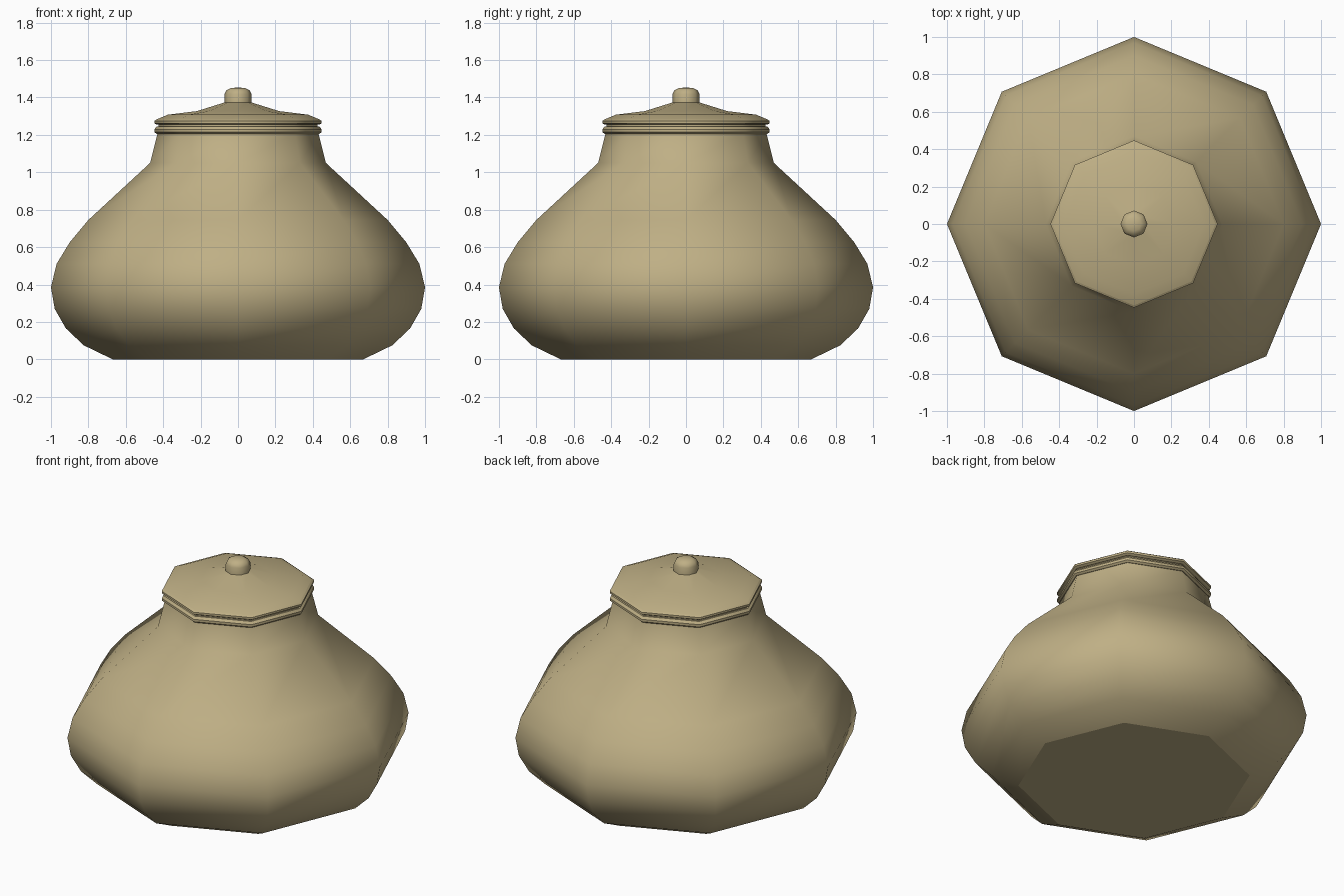
import bpy, bmesh, math

SIDES = 8

cube = bpy.data.objects.get("Cube")
if cube:
    bpy.data.objects.remove(cube, do_unlink=True)

# Single clay colour
clay = bpy.data.materials.new("tan_clay")
clay.use_nodes = True
colour = (0.52, 0.43, 0.235, 1)
clay.diffuse_color = colour
shader = clay.node_tree.nodes["Principled BSDF"]
shader.inputs["Base Color"].default_value = colour
shader.inputs["Roughness"].default_value = 0.8


def lathe(name, profile, creases=()):
    """Turn an (r, z) profile into an eight-sided solid; creases are sharp rings."""
    bm = bmesh.new()
    rings = []
    for r, z in profile:
        count = SIDES if r > 0 else 1
        rings.append([bm.verts.new((r * math.cos(math.tau * i / SIDES),
                                    r * math.sin(math.tau * i / SIDES), z))
                      for i in range(count)])
    for low, high in zip(rings, rings[1:]):
        for i in range(SIDES):
            j = (i + 1) % SIDES
            corners = [low[i % len(low)], low[j % len(low)],
                       high[j % len(high)], high[i % len(high)]]
            bm.faces.new(list(dict.fromkeys(corners)))
    for face in bm.faces:
        face.smooth = True
    for k in creases:
        for i in range(SIDES):
            edge = bm.edges.get((rings[k][i], rings[k][(i + 1) % SIDES]))
            edge.smooth = False
    bmesh.ops.recalc_face_normals(bm, faces=bm.faces)
    mesh = bpy.data.meshes.new(name)
    bm.to_mesh(mesh)
    bm.free()
    mesh.materials.append(clay)
    obj = bpy.data.objects.new(name, mesh)
    bpy.context.collection.objects.link(obj)
    return obj


# Squat belly, shoulder and neck
lathe("pot_body", [(0, 0), (0.67, 0), (0.825, 0.075), (0.92, 0.165),
                   (0.98, 0.27), (1, 0.385), (0.97, 0.51), (0.9, 0.625),
                   (0.8, 0.745), (0.47, 1.05), (0.43, 1.21), (0, 1.21)],
      creases=(1, 10))

# Lip around the mouth
lathe("mouth_rim", [(0, 1.205), (0.435, 1.205), (0.447, 1.215),
                    (0.447, 1.23), (0.435, 1.245), (0, 1.245)],
      creases=(1, 2, 3, 4))

# Recessed seam between lip and lid
lathe("lid_seam", [(0, 1.24), (0.425, 1.24), (0.425, 1.26), (0, 1.26)],
      creases=(1, 2))

# Lid with a thin edge and a gently flared crown
lathe("lid", [(0, 1.255), (0.435, 1.255), (0.447, 1.262), (0.447, 1.275),
              (0.435, 1.283), (0.375, 1.308), (0.22, 1.327),
              (0.06, 1.377), (0, 1.377)],
      creases=(1, 2, 3, 4))

# Rounded knob
lathe("lid_knob", [(0, 1.365), (0.072, 1.365), (0.072, 1.418),
                   (0.062, 1.438), (0.038, 1.451), (0, 1.453)],
      creases=(1,))
